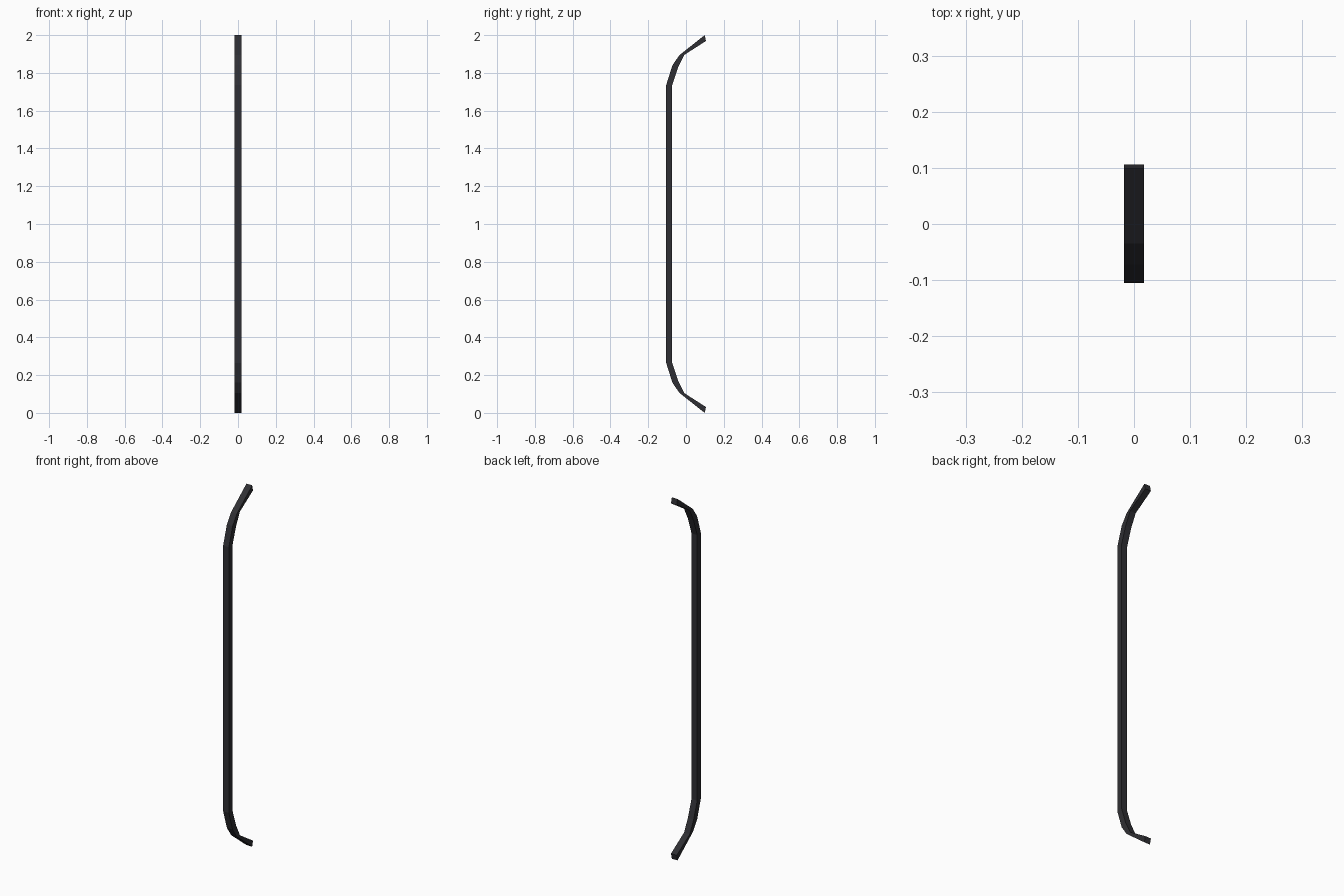
import bpy, bmesh

if "Cube" in bpy.data.objects:
    bpy.data.objects.remove(bpy.data.objects["Cube"])

# dark charcoal paint
mat = bpy.data.materials.new("dark charcoal")
mat.diffuse_color = (0.028, 0.028, 0.033, 1)
mat.use_nodes = True
mat.node_tree.nodes["Principled BSDF"].inputs["Base Color"].default_value = mat.diffuse_color

# upper half of the side profile: (outer y, z), (inner y, z)
sections = [
    ((-0.105, 1.735), (-0.073, 1.735)),
    ((-0.072, 1.840), (-0.042, 1.828)),
    ((-0.035, 1.894), (-0.008, 1.896)),
    ((0.099, 2.000), (0.106, 1.969)),
]
# mirror about z = 1 for the lower bend
sections = [tuple((y, 2 - z) for y, z in s) for s in reversed(sections)] + sections

# bent handle bar of rectangular section
W = 0.0175
bm = bmesh.new()
rings = []
for (oy, oz), (iy, iz) in sections:
    rings.append([bm.verts.new(p) for p in
                  ((-W, oy, oz), (W, oy, oz), (W, iy, iz), (-W, iy, iz))])
for a, b in zip(rings, rings[1:]):
    for i in range(4):
        j = (i + 1) % 4
        bm.faces.new((a[i], a[j], b[j], b[i]))
bm.faces.new(rings[0][::-1])
bm.faces.new(rings[-1])
bmesh.ops.recalc_face_normals(bm, faces=bm.faces)

mesh = bpy.data.meshes.new("handle_bar")
bm.to_mesh(mesh)
bm.free()
mesh.materials.append(mat)
bpy.context.collection.objects.link(bpy.data.objects.new("handle_bar", mesh))
